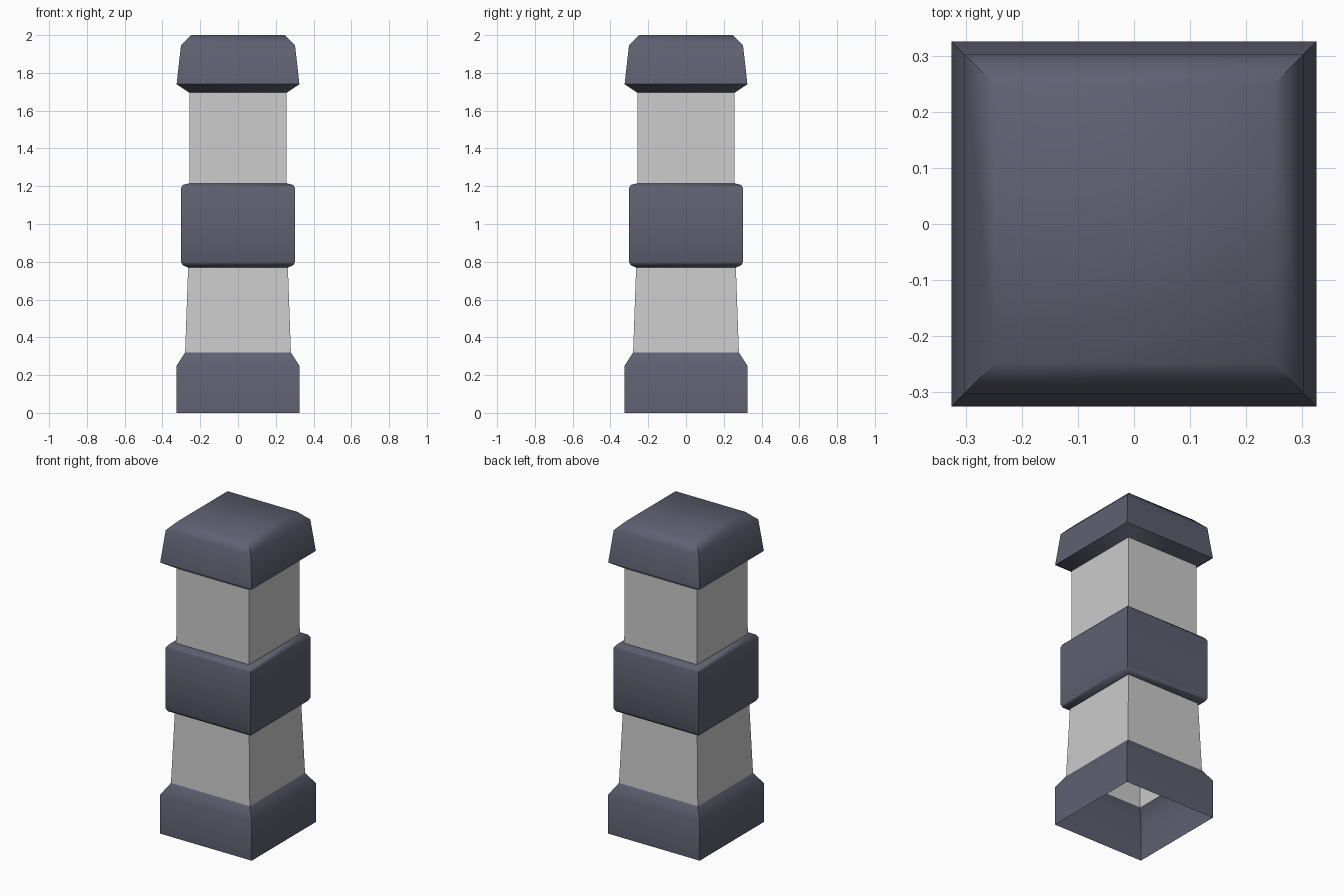
import bpy, bmesh, math

if "Cube" in bpy.data.objects:
    bpy.data.objects.remove(bpy.data.objects["Cube"])

blue = bpy.data.materials.new("slate_blue")
blue.diffuse_color = (0.115, 0.115, 0.165, 1)
blue.use_nodes = True
blue.node_tree.nodes["Principled BSDF"].inputs["Base Color"].default_value = blue.diffuse_color


def square_shell(name, profile, mat=None, close_top=False):
    """Stack square rings from (half width, height) pairs and skin them."""
    bm = bmesh.new()
    rings = [[bm.verts.new((sx * r, sy * r, z))
              for sx, sy in ((-1, -1), (1, -1), (1, 1), (-1, 1))]
             for r, z in profile]
    for a, b in zip(rings, rings[1:]):
        for i in range(4):
            j = (i + 1) % 4
            bm.faces.new((a[i], a[j], b[j], b[i]))
    if close_top:
        bm.faces.new(rings[-1])
    mesh = bpy.data.meshes.new(name)
    bm.to_mesh(mesh)
    bm.free()
    obj = bpy.data.objects.new(name, mesh)
    bpy.context.collection.objects.link(obj)
    if mat:
        mesh.materials.append(mat)
    bpy.ops.object.select_all(action='DESELECT')
    obj.select_set(True)
    bpy.context.view_layer.objects.active = obj
    bpy.ops.object.shade_smooth_by_angle(angle=math.radians(50))
    return obj


# Open-bottomed plinth with chamfered shoulder
square_shell("base", [(0.325, 0), (0.325, 0.25), (0.28, 0.32)], blue)
# Tapered lower shaft
square_shell("lower_shaft", [(0.28, 0.32), (0.264, 0.77)])
# Middle collar with small chamfers
square_shell("middle_band", [(0.264, 0.77), (0.293, 0.782), (0.302, 0.80),
                             (0.302, 1.19), (0.292, 1.207), (0.258, 1.215)], blue)
# Straight upper shaft
square_shell("upper_shaft", [(0.258, 1.215), (0.257, 1.695)])
# Overhanging cap with bevelled top
square_shell("cap", [(0.257, 1.695), (0.325, 1.74), (0.302, 1.945), (0.247, 2.0)],
             blue, close_top=True)
